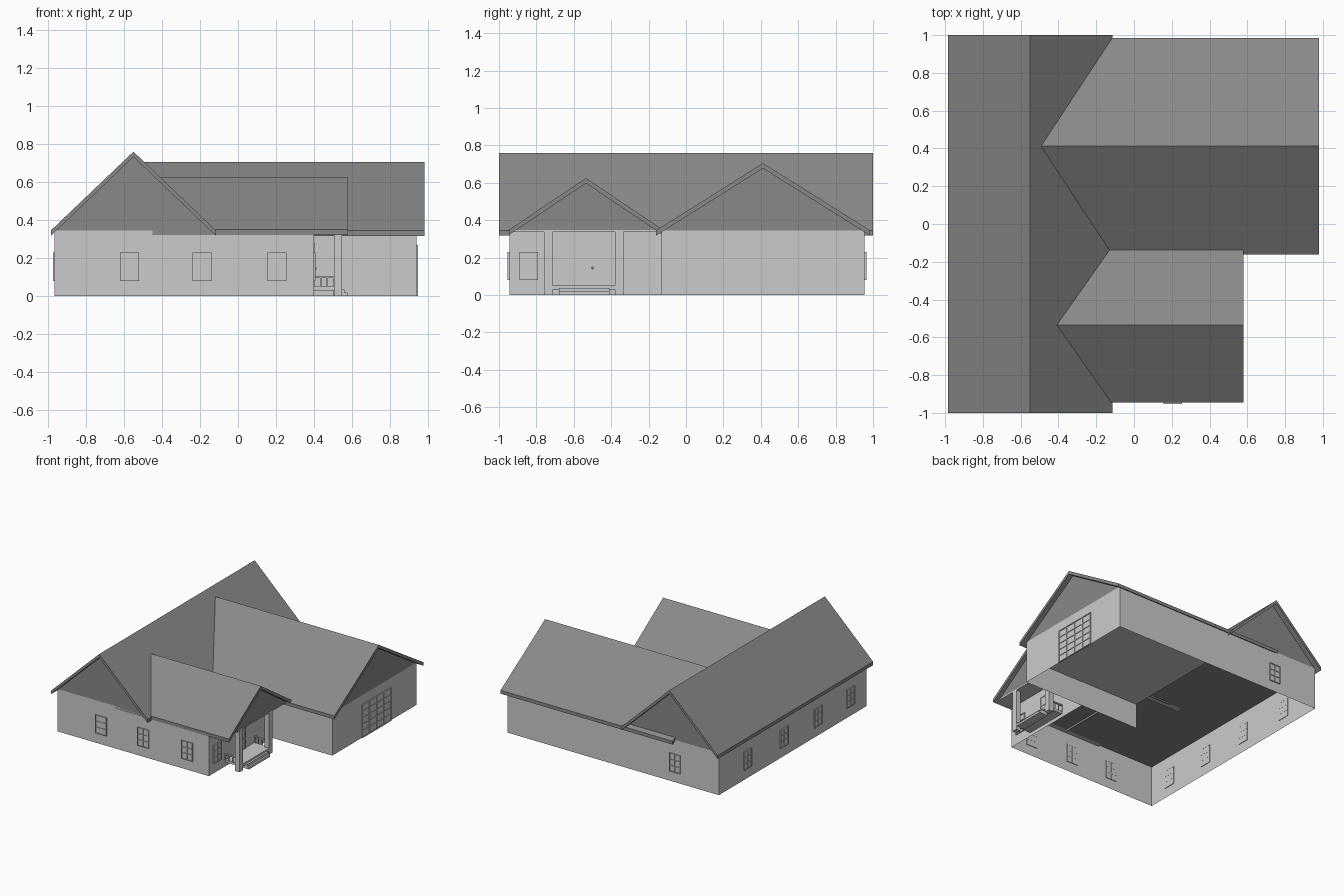
import bpy, bmesh, math
from mathutils import Matrix, Vector

if "Cube" in bpy.data.objects:
    bpy.data.objects.remove(bpy.data.objects["Cube"])


def material(name, v):
    m = bpy.data.materials.new(name)
    m.diffuse_color = (v, v, v, 1)
    m.use_nodes = True
    m.node_tree.nodes["Principled BSDF"].inputs["Base Color"].default_value = m.diffuse_color
    return m


ROOF = material("roof_grey", 0.25)


def finish(name, bm, mat=None):
    bmesh.ops.recalc_face_normals(bm, faces=bm.faces)
    me = bpy.data.meshes.new(name)
    bm.to_mesh(me)
    bm.free()
    ob = bpy.data.objects.new(name, me)
    bpy.context.collection.objects.link(ob)
    if mat:
        me.materials.append(mat)
    return ob


def add_box(bm, x0, x1, y0, y1, z0, z1):
    m = Matrix.Translation(((x0 + x1) / 2, (y0 + y1) / 2, (z0 + z1) / 2))
    m = m @ Matrix.Diagonal((x1 - x0, y1 - y0, z1 - z0, 1))
    bmesh.ops.create_cube(bm, size=1, matrix=m)


def box(name, *dims):
    bm = bmesh.new()
    add_box(bm, *dims)
    return finish(name, bm)


def prism(name, profile, axis, a, b, mat=None):
    """Extrude an (across, z) profile along the x or y axis from a to b."""
    bm = bmesh.new()
    pts = [(a, p, z) if axis == 'x' else (p, a, z) for p, z in profile]
    f = bm.faces.new([bm.verts.new(p) for p in pts])
    out = bmesh.ops.extrude_face_region(bm, geom=[f])
    step = (b - a, 0, 0) if axis == 'x' else (0, b - a, 0)
    bmesh.ops.translate(bm, vec=step, verts=[v for v in out['geom'] if isinstance(v, bmesh.types.BMVert)])
    return finish(name, bm, mat)


def roof(name, axis, mid, half, eave, ridge, a, b, ga, gb):
    """Gabled roof shell plus recessed gable infill between ga and gb."""
    t = 0.028
    prism(name, [(mid - half, eave), (mid, ridge), (mid + half, eave),
                 (mid + half, eave - t), (mid, ridge - t), (mid - half, eave - t)], axis, a, b, ROOF)
    base = 0.345
    w = half * (ridge - t - base) / (ridge - eave)
    prism(name + "_gable", [(mid - w, base), (mid + w, base), (mid, ridge - t)], axis, ga, gb, ROOF)


roof("main_roof", 'y', -0.55, 0.435, 0.345, 0.76, -1.0, 1.0, -0.945, 0.955)
roof("back_wing_roof", 'x', 0.412, 0.573, 0.345, 0.705, -0.57, 0.98, -0.5, 0.94)
roof("front_wing_roof", 'x', -0.535, 0.41, 0.35, 0.625, -0.45, 0.58, -0.4, 0.545)

# Outer walls, open at the bottom
bm = bmesh.new()
plan = [(-.965, -.945), (.40, -.945), (.40, -.13), (.94, -.13), (.94, .955), (-.965, .955)]
lo = [bm.verts.new((x, y, 0)) for x, y in plan]
hi = [bm.verts.new((x, y, .345)) for x, y in plan]
for i in range(len(plan)):
    j = (i + 1) % len(plan)
    bm.faces.new((lo[i], lo[j], hi[j], hi[i]))
finish("walls", bm)

# Ceilings and inner wall
box("main_ceiling", -.965, .40, -.945, .955, .335, .345).data.materials.append(ROOF)
box("back_wing_ceiling", -.13, .94, -.13, .955, .205, .215)
box("inner_wall", -.13, .40, -.132, -.128, 0, .345)


def panel(name, x, y, z0, angle, w, h, cols, rows, bar=0.007, depth=0.009):
    """Framed, gridded panel set on a wall; angle 0 faces the front (-y)."""
    bm = bmesh.new()
    add_box(bm, -w / 2, w / 2, -depth * .4, depth * .4, 0, h)
    for i in range(cols + 1):
        c = -w / 2 + bar / 2 + (w - bar) * i / cols
        add_box(bm, c - bar / 2, c + bar / 2, -depth, depth * .5, 0, h)
    for i in range(rows + 1):
        c = bar / 2 + (h - bar) * i / rows
        add_box(bm, -w / 2, w / 2, -depth, depth * .5, c - bar / 2, c + bar / 2)
    bm.transform(Matrix.Translation((x, y, z0)) @ Matrix.Rotation(angle, 4, 'Z'))
    return finish(name, bm)


# Windows: front, left side, back, porch end
R = math.pi / 2
spots = [(x, -.945, 0) for x in (-.57, -.19, .205)]
spots += [(-.965, y, -R) for y in (.59, .12, -.315, -.735)]
spots += [(-.57, .955, 2 * R), (.40, -.84, R)]
for x, y, a in spots:
    panel("window", x, y, .08, a, .1, .15, 2, 3, .005)

# Garage door and front door with knob
panel("garage_door", .94, .435, 0, R, .37, .27, 4, 5, .007, .008)
panel("front_door", .40, -.545, .05, R, .13, .23, 2, 3, .01, .006)
bm = bmesh.new()
bmesh.ops.create_uvsphere(bm, u_segments=12, v_segments=8, radius=.006,
                          matrix=Matrix.Translation((.408, -.5, .145)))
finish("door_knob", bm)

# Porch: deck, steps, columns, side railings
box("porch_deck", .40, .545, -.73, -.36, .03, .05)
for i in range(2):
    box("porch_step", .50, .575 - .015 * i, -.68, -.41, .018 * i, .018 * (i + 1))
for y in (-.7375, -.3575):
    box("porch_column", .505, .547, y - .0225, y + .0225, 0, .345)
    bm = bmesh.new()
    add_box(bm, .40, .505, y - .006, y + .006, .095, .105)
    for i in range(4):
        x = .403 + i * .033
        add_box(bm, x - .003, x + .003, y - .003, y + .003, .05, .1)
    finish("porch_railing", bm)
box("porch_ceiling", .40, .547, -.92, -.15, .337, .347)
